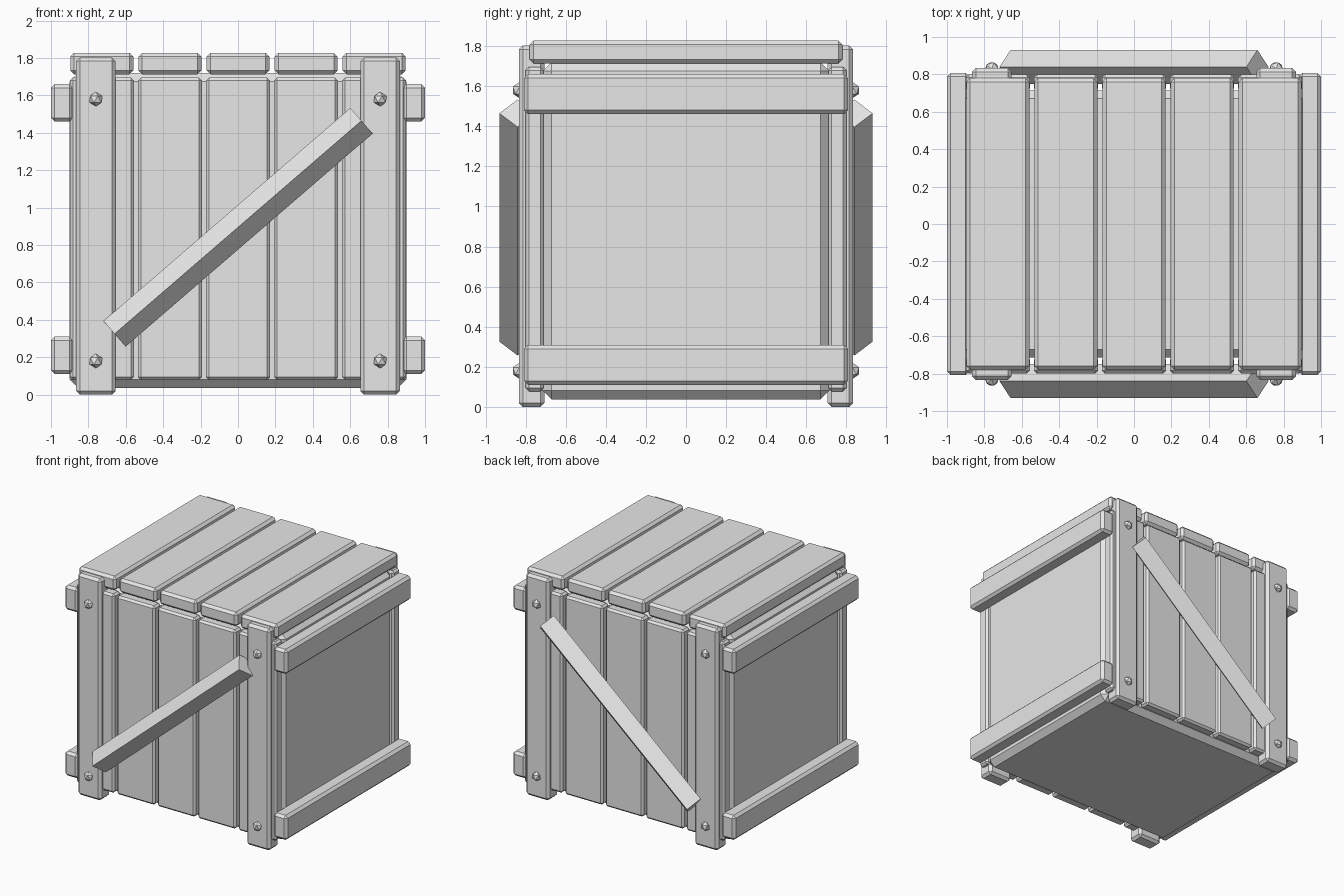
import bpy
import math
from mathutils import Matrix

cube = bpy.data.objects.get("Cube")
if cube:
    bpy.data.objects.remove(cube, do_unlink=True)

# One plain grey for the whole crate
grey = bpy.data.materials.new("plain_grey")
grey.use_nodes = True
colour = (0.8, 0.8, 0.8, 1)
grey.diffuse_color = colour
grey.node_tree.nodes["Principled BSDF"].inputs["Base Color"].default_value = colour


def box(name, low, high, bevel=0.02):
    """Chamfered board spanning two opposite corners."""
    centre = [(a + b) / 2 for a, b in zip(low, high)]
    size = [b - a for a, b in zip(low, high)]
    bpy.ops.mesh.primitive_cube_add(size=1, location=centre)
    obj = bpy.context.object
    obj.name = name
    obj.data.transform(Matrix.Diagonal((*size, 1)))
    obj.data.materials.append(grey)
    if bevel:
        mod = obj.modifiers.new("chamfer", "BEVEL")
        mod.width = bevel
        mod.segments = 1
    return obj


# Solid inner box
box("inner_box", (-0.9, -0.715, 0.037), (0.9, 0.715, 1.72), 0.045)

# Lid planks and wall planks share the same spacing
for i in range(5):
    x = (i - 2) * 0.364
    box("lid_plank", (x - 0.168, -0.78, 1.713), (x + 0.168, 0.78, 1.828))
    for side, label in ((-1, "front"), (1, "back")):
        y = side * 0.755
        box(label + "_plank", (x - 0.171, y - 0.045, 0.078),
            (x + 0.171, y + 0.045, 1.695), 0.016)

# Horizontal rails on the two sides
for side, label in ((-1, "right"), (1, "left")):
    x = side * 0.94
    for z in (0.21, 1.56):
        box(label + "_rail", (x - 0.06, -0.808, z - 0.1), (x + 0.06, 0.808, z + 0.1))

for side, label in ((-1, "front"), (1, "back")):
    # Corner posts with faceted bolts
    for x in (-0.76, 0.76):
        y = side * 0.77
        box(label + "_post", (x - 0.106, y - 0.064, 0), (x + 0.106, y + 0.064, 1.803))
        for z in (0.18, 1.58):
            bpy.ops.mesh.primitive_ico_sphere_add(
                subdivisions=1, radius=0.04, location=(x, side * 0.83, z))
            bolt = bpy.context.object
            bolt.name = label + "_bolt"
            bolt.data.materials.append(grey)

    # Diagonal brace, turned on edge
    h = 0.064
    brace = box(label + "_brace", (-0.872, -h, -h), (0.872, h, h), 0)
    brace.data.transform(Matrix.Rotation(math.radians(-40.8), 4, "Y")
                         @ Matrix.Rotation(math.radians(45), 4, "X"))
    brace.location = (0, side * 0.84, 0.895)
